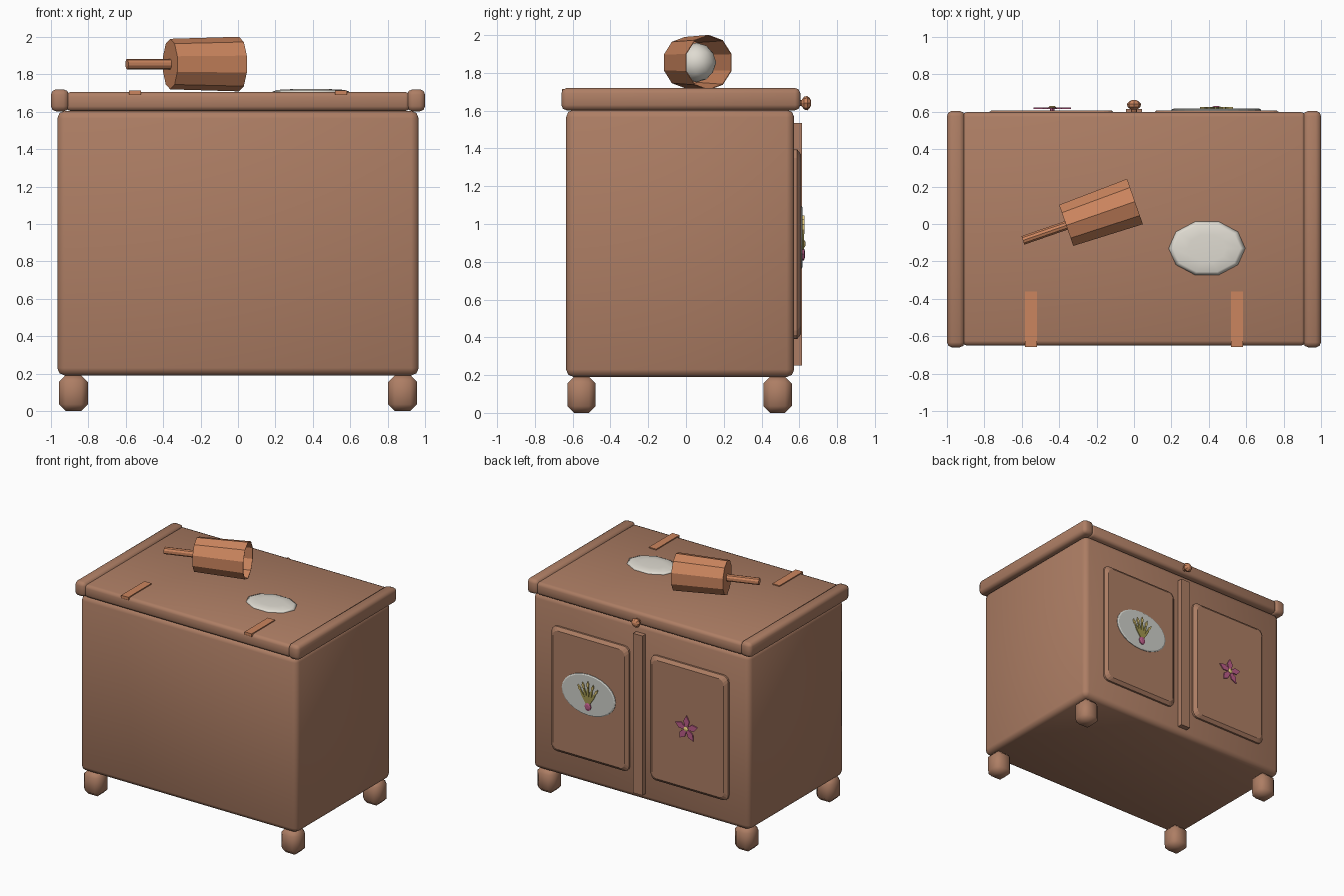
import bpy, bmesh, math
from mathutils import Matrix, Vector

if "Cube" in bpy.data.objects:
    bpy.data.objects.remove(bpy.data.objects["Cube"])


def material(name, rgb):
    m = bpy.data.materials.new(name)
    m.diffuse_color = (*rgb, 1)
    m.use_nodes = True
    m.node_tree.nodes["Principled BSDF"].inputs["Base Color"].default_value = m.diffuse_color
    return m


BROWN = material("brown wood", (0.42, 0.208, 0.128))
COPPER = material("copper wood", (0.60, 0.235, 0.112))
WHITE = material("warm white", (0.74, 0.71, 0.64))
GREY = material("plate grey", (0.62, 0.63, 0.59))
PINK = material("petal pink", (0.50, 0.11, 0.25))
YELLOW = material("pollen yellow", (0.80, 0.62, 0.20))
OLIVE = material("stem olive", (0.36, 0.31, 0.08))


def finish(name, bm, mat, smooth=False):
    bmesh.ops.recalc_face_normals(bm, faces=bm.faces)
    me = bpy.data.meshes.new(name)
    bm.to_mesh(me)
    bm.free()
    me.materials.append(mat)
    me.polygons.foreach_set("use_smooth", [smooth] * len(me.polygons))
    ob = bpy.data.objects.new(name, me)
    bpy.context.collection.objects.link(ob)
    return ob


def box(name, lo, hi, mat, bevel=0, segments=1):
    bm = bmesh.new()
    lo, hi = Vector(lo), Vector(hi)
    size, mid = hi - lo, (lo + hi) / 2
    bmesh.ops.create_cube(bm, size=1, matrix=Matrix.Translation(mid) @ Matrix.Diagonal((*size, 1)))
    ob = finish(name, bm, mat, bevel > 0)
    if bevel:
        mod = ob.modifiers.new("bevel", 'BEVEL')
        mod.width, mod.segments = bevel, segments
    return ob


def loft(name, rings, mat, smooth=False, cap_start=True, cap_end=True):
    """Skin a list of equal-length point rings."""
    bm = bmesh.new()
    rows = [[bm.verts.new(p) for p in ring] for ring in rings]
    n = len(rows[0])
    for a, b in zip(rows, rows[1:]):
        for i in range(n):
            bm.faces.new((a[i], a[(i + 1) % n], b[(i + 1) % n], b[i]))
    if cap_start:
        bm.faces.new(rows[0])
    if cap_end:
        bm.faces.new(rows[-1])
    return finish(name, bm, mat, smooth)


def back_ellipse(cx, cz, rx, rz, y, n):
    return [(cx + rx * math.cos(math.tau * i / n), y, cz + rz * math.sin(math.tau * i / n))
            for i in range(n)]


def round_rect(x0, x1, z0, z1, r, y):
    pts = []
    for k, (cx, cz) in enumerate(((x1 - r, z1 - r), (x0 + r, z1 - r), (x0 + r, z0 + r), (x1 - r, z0 + r))):
        for j in range(4):
            a = math.pi / 2 * (k + j / 3)
            pts.append((cx + r * math.cos(a), y, cz + r * math.sin(a)))
    return pts


# Cabinet body, lid and the end rails of the lid
box("body", (-0.966, -0.635, 0.19), (0.966, 0.573, 1.605), BROWN, 0.04, 2)
box("lid", (-0.92, -0.65, 1.604), (0.92, 0.598, 1.706), BROWN, 0.025, 2)
for side, x in (("left", -1), ("right", 1)):
    x0, x1 = sorted((x * 1.0, x * 0.905))
    box(side + "_lid_rail", (x0, -0.66, 1.602), (x1, 0.605, 1.72), BROWN, 0.028, 2)
    # Chunky feet
    for end, y in (("front", -0.553), ("back", 0.485)):
        box(f"{end}_{side}_foot", (x * 0.88 - 0.077, y - 0.075, 0),
            (x * 0.88 + 0.077, y + 0.075, 0.192), BROWN, 0.036)
    # Hinge straps on the lid
    box(side + "_strap", (x * 0.55 - 0.032, -0.657, 1.69), (x * 0.55 + 0.032, -0.36, 1.714), COPPER)
    # Raised door panels
    p0, p1 = sorted((x * 0.097, x * 0.787))
    loft(side + "_door_panel",
         [round_rect(p0 + d, p1 - d, 0.39 + d, 1.395 - d, 0.045, y)
          for d, y in ((0, 0.56), (0, 0.588), (0.025, 0.608))], BROWN)

# Post between the doors
box("door_post", (-0.042, 0.56, 0.25), (0.042, 0.614, 1.535), BROWN)

# Lid knob
rings = [[(r * math.cos(math.tau * i / 8), y, 1.64 + r * math.sin(math.tau * i / 8)) for i in range(8)]
         for y, r in ((0.59, 0.016), (0.612, 0.016), (0.625, 0.034), (0.642, 0.038), (0.656, 0.026), (0.663, 0.01))]
loft("lid_knob", rings, COPPER)

# Dish lying on the lid
dish = [[(0.39 + 0.205 * s * math.cos(math.tau * i / 10), -0.13 + 0.15 * s * math.sin(math.tau * i / 10), z)
         for i in range(10)] for s, z in ((0.97, 1.70), (1, 1.708), (0.88, 1.717), (0.5, 1.721))]
loft("dish", dish, WHITE, True)

# Scoop: open cup, handle and the white ball inside
base = Vector((-0.3625, -0.0075, 1.855))
axis = Vector((0.945, 0.328, 0))
across = Vector((-0.328, 0.945, 0))


def scoop_ring(t, rh, rv, n):
    return [base + axis * t + across * (rh * math.sin(math.tau * i / n))
            + Vector((0, 0, rv * math.cos(math.tau * i / n))) for i in range(n)]


loft("scoop_cup", [scoop_ring(0, 0.122, 0.135, 10), scoop_ring(0.389, 0.135, 0.146, 10),
                   scoop_ring(0.389, 0.131, 0.142, 10), scoop_ring(0.01, 0.117, 0.13, 10)], COPPER)
loft("scoop_handle", [scoop_ring(-0.245, 0.025, 0.028, 10), scoop_ring(0.01, 0.025, 0.028, 10)], COPPER, False)
bm = bmesh.new()
bmesh.ops.create_icosphere(bm, subdivisions=2, radius=0.105,
                           matrix=Matrix.Translation(base + axis * 0.19))
finish("scoop_ball", bm, WHITE, True)

# Oval plate on one door
PX, PZ = 0.44, 0.93
loft("oval_plate", [back_ellipse(PX, PZ, 0.24 * s, 0.165 * s, y, 24)
                    for s, y in ((1, 0.605), (1, 0.612), (0.95, 0.617))], GREY)


def petal(name, cx, cz, angle, r0, r1, width, mat, y, depth=0.008):
    """Thin kite-shaped leaf pointing along an angle in the door plane."""
    d = Vector((math.cos(angle), 0, math.sin(angle)))
    s = Vector((-math.sin(angle), 0, math.cos(angle)))
    c = Vector((cx, 0, cz))
    mid = r0 + (r1 - r0) * 0.55
    outline = [c + d * r0 - s * width * 0.2, c + d * mid - s * width / 2, c + d * r1,
               c + d * mid + s * width / 2, c + d * r0 + s * width * 0.2]
    loft(name, [[p + Vector((0, h, 0)) for p in outline] for h in (y, y + depth)], mat)


# Bouquet on the plate: fanned stems, small buds and a gathered pink base
for i in range(5):
    a = math.radians(90 + (i - 2) * 15)
    r = 0.19 - 0.012 * abs(i - 2)
    petal(f"stem_{i}", PX, PZ - 0.085, a, 0.0, r, 0.022, OLIVE, 0.616, 0.009)
    petal(f"bud_{i}", PX, PZ - 0.085, a, r - 0.045, r + 0.01, 0.02, YELLOW, 0.617, 0.0095)
loft("bouquet_base", [back_ellipse(PX, PZ - 0.09, 0.028 * s, 0.034 * s, y, 8)
                      for s, y in ((1, 0.616), (1, 0.624), (0.5, 0.63))], PINK)

# Five-petal flower on the other door
FX, FZ = -0.437, 0.895
for i in range(5):
    petal(f"petal_{i}", FX, FZ, math.radians(90 + 72 * i), 0.008, 0.105, 0.052, PINK, 0.614)
loft("flower_stalk", [back_ellipse(FX, FZ, 0.012, 0.012, y, 8) for y in (0.60, 0.62)], PINK)
loft("flower_centre", [back_ellipse(FX, FZ, 0.02 * s, 0.02 * s, y, 8)
                       for s, y in ((1, 0.616), (1, 0.626), (0.5, 0.632))], YELLOW)
